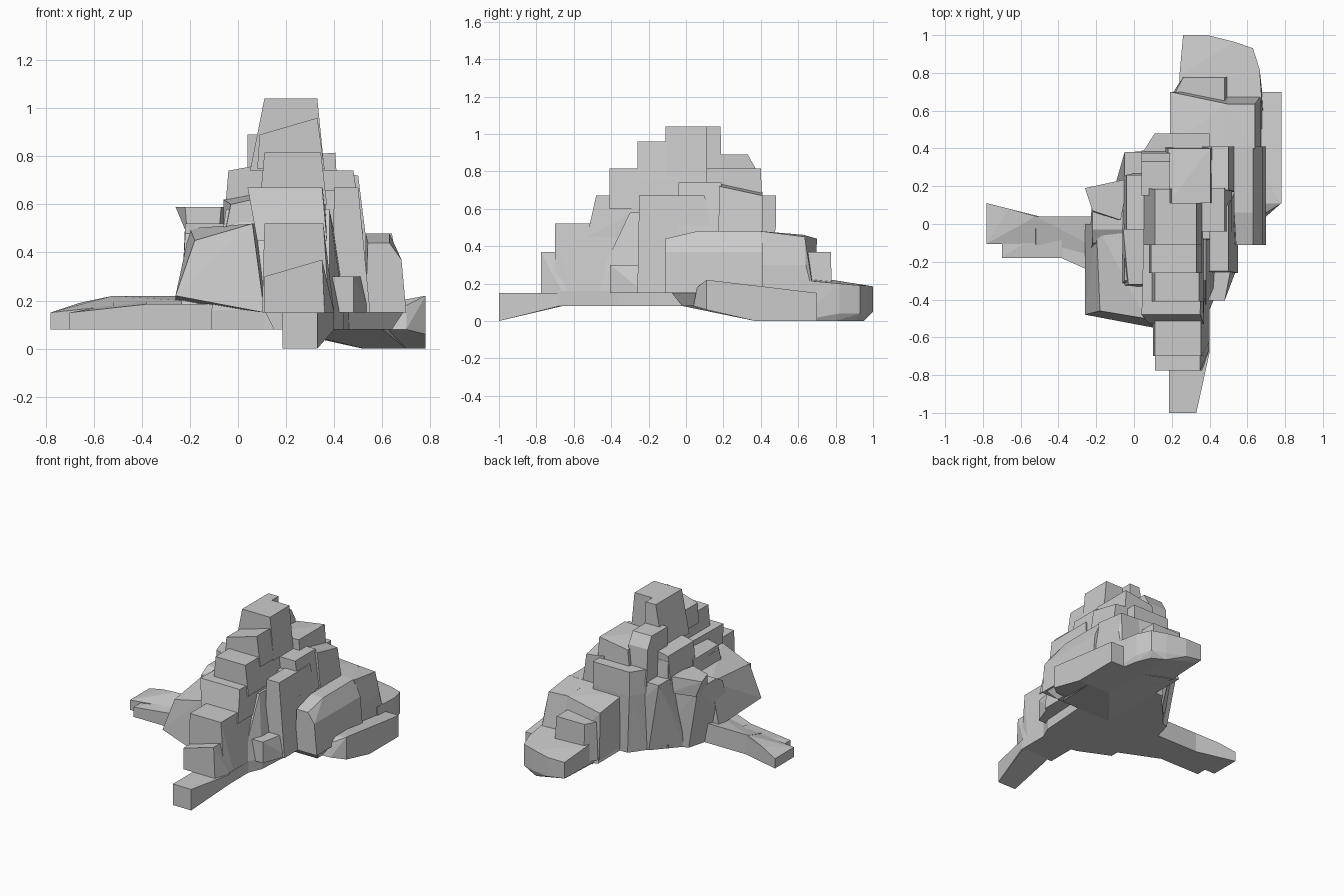
import bpy, bmesh


def plan(p, z):
    """Plan is (x0, x1, y0, y1) or a list of (x, y); z is one height or one per corner."""
    if not isinstance(p[0], tuple):
        x0, x1, y0, y1 = p
        p = [(x0, y0), (x1, y0), (x1, y1), (x0, y1)]
    zs = z if isinstance(z, tuple) else (z,) * len(p)
    return [(x, y, h) for (x, y), h in zip(p, zs)]


def rock(name, *layers):
    """Convex faceted boulder wrapped around stacked plans."""
    bm = bmesh.new()
    for p, z in layers:
        for co in plan(p, z):
            bm.verts.new(co)
    res = bmesh.ops.convex_hull(bm, input=bm.verts[:])
    junk = {g for g in res["geom_interior"] + res["geom_unused"] if isinstance(g, bmesh.types.BMVert)}
    bmesh.ops.delete(bm, geom=list(junk), context='VERTS')
    bmesh.ops.dissolve_limit(bm, angle_limit=0.05, verts=bm.verts[:], edges=bm.edges[:])
    bmesh.ops.recalc_face_normals(bm, faces=bm.faces[:])
    me = bpy.data.meshes.new(name)
    bm.to_mesh(me)
    bm.free()
    ob = bpy.data.objects.new(name, me)
    bpy.context.collection.objects.link(ob)


# Stepped front ridge, from the foot up to the summit
rock("front_foot", ((.185, .33, -1, -1), 0), ((.185, .33, -1, -.7), .15),
     ((.185, .40, -.68, -.66), .08), ((.185, .40, -.68, -.66), .15))
rock("ridge_root", ((.15, .40, -.67, -.1), .08), ((.11, .40, -.67, -.1), .16))
rock("ridge_step_1", ([(.11, -.775), (.36, -.775), (.40, -.66), (.40, -.4), (.11, -.4)], .15),
     ((.11, .35, -.775, -.4), (.30, .37, .37, .30)))
rock("ridge_step_2", ([(.10, -.70), (.38, -.70), (.40, -.62), (.40, .0), (.10, .0)], .15),
     ((.11, .355, -.70, .0), .52))
rock("ridge_step_3", ((.08, .37, -.53, -.1), .45),
     ([(.04, -.48), (.35, -.48), (.36, -.1), (.05, -.1)], .67))
rock("ridge_step_4", ((.09, .37, -.41, .0), .6), ((.11, .345, -.41, .0), .815))
rock("ridge_step_5", ((.08, .36, -.26, .1), .75), ((.09, .33, -.26, .1), (.89, .96, .96, .89)))
rock("summit", ((.05, .36, -.11, .11), .74), ((.11, .33, -.11, .11), 1.04))
rock("summit_rear", ((.05, .2, 0, .19), .74), ((.11, .19, 0, .185), 1.04))

# Solid heart under the steps
heart = [(-.11, -.36), (.11, -.46), (.38, -.5), (.44, -.36), (.47, .1), (.4, .4), (.05, .35), (-.11, .17)]
rock("core_base", (heart, .08), (heart, .16), ((-.05, .38, -.3, .38), .58))

# Left shoulder
rock("left_shoulder_front",
     ([(-.26, -.48), (.11, -.55), (.15, 0), (-.26, .0)], (.22, .15, .15, .2)),
     ([(-.18, -.46), (.06, -.5), (.10, .0), (-.20, .0)], (.45, .52, .52, .5)))
rock("left_shoulder_rear", ([(-.24, -.2), (.05, -.2), (.08, .24), (-.14, .17)], .08),
     ([(-.22, -.1), (.05, -.1), (.06, .25), (-.22, .15)], .48),
     ([(-.22, -.03), (-.05, -.03), (.0, .22), (-.22, .18)], .52))
rock("left_overhang", ([(-.21, .06), (-.08, .02), (-.03, .24), (-.21, .19)], .47),
     ([(-.26, .19), (-.22, .07), (-.07, .02), (-.03, .24)], .59))
rock("left_neck", ((-.06, .12, -.33, .0), .45),
     ([(-.03, -.32), (.10, -.32), (.10, 0), (-.06, .0)], (.60, .63, .65, .62)))
rock("left_upper_block", ((-.06, .14, -.03, .25), .5),
     ((-.04, .12, -.03, .26), (.74, .77, .77, .74)))
rock("left_rear_buttress", ([(-.04, .1), (.15, .1), (.15, .3), (-.04, .26)], .08),
     ((-.04, .15, .1, .26), .7))

# Low arm running out to the left
tip = [(-.78, -.105), (-.5, -.105), (-.5, .04), (-.52, .04), (-.66, .08), (-.78, .11)]
rock("left_arm_tip", (tip, .08), (tip, (.15, .18, .22, .22, .19, .15)))
front = [(-.70, -.18), (-.38, -.18), (-.38, .03), (-.70, .0)]
rock("left_arm_front", (front, .08), (front, (.15, .185, .21, .15)))
rock("left_arm_root", ((-.53, -.05, -.18, .04), .08), ((-.52, -.1, -.18, .04), (.16, .19, .22, .22)))
root = [(-.385, -.18), (-.11, -.27), (.0, -.35), (.0, .02), (-.385, .0)]
rock("left_arm_web", (root, .08), (root, .185))

# Blocks behind the summit
rock("rear_crag", ((.04, .19, .15, .39), .55),
     ((.04, .19, .15, .33), .89), ((.04, .19, .19, .375), .81))
rock("rear_upper_block", ((.15, .42, .11, .41), .55), ((.18, .405, .11, .40), (.80, .815, .815, .78)))
back = [(.04, .2), (.40, .2), (.40, .48), (.11, .48), (.04, .37)]
rock("rear_step", (back, .5), (back, .67))
rock("rear_wall", ([(.06, .2), (.40, .2), (.40, .46), (.14, .46), (.06, .35)], .08), (back, .55))

# Columns on the right flank
rock("right_low_block", ([(.36, -.405), (.48, -.405), (.55, -.22), (.36, -.2)], .15),
     ([(.36, -.405), (.48, -.405), (.52, -.2), (.36, -.2)], .30))
rock("right_column_front", ((.39, .55, -.26, .2), .15), ((.40, .53, -.26, .1), .32),
     ((.40, .50, -.25, .1), .67))
rock("right_column_fill", ((.35, .48, -.1, .35), .15), ((.34, .45, -.08, .35), .66))
rock("right_column_upper", ((.34, .52, -.04, .19), .48), ((.35, .48, -.04, .19), .74))
rock("right_column_rear", ((.36, .54, .17, .41), .4), ((.36, .50, .18, .41), (.74, .72, .67, .69)))
rock("right_outer_pillar", ((.53, .70, -.11, .41), .15),
     ((.54, .68, -.11, .41), .37),
     ((.53, .63, .06, .41), .48), ((.54, .63, -.11, .4), .44))
rock("right_base", ((.36, .64, -.02, .5), .08), ((.36, .69, -.08, .5), .155))

# Broad toe at the right and rear, dipping to the ground
rock("right_toe", ([(.40, .03), (.70, .04), (.78, .11), (.78, .37), (.78, .70), (.52, .7), (.52, .37), (.25, .7)],
                   (.08, .08, .06, 0, 0, 0, 0, .06)),
     ([(.70, .06), (.78, .11), (.78, .4), (.78, .70), (.4, .7), (.4, .1)],
      (.18, .22, .15, .15, .15, .15)))
rock("rear_slab_left", ((.20, .5, .4, .69), .1),
     ([(.19, .4), (.52, .4), (.52, .63), (.48, .63), (.19, .70)], (.48, .48, .46, .46, .44)))
rock("rear_slab_right", ((.48, .68, .4, .69), .1), ((.48, .67, .4, .64), .30),
     ((.48, .64, .4, .635), (.48, .48, .45, .46)))
rock("rear_shelf_left", ([(.21, .5), (.5, .5), (.5, .78), (.26, .78), (.21, .7)], .1),
     ([(.22, .5), (.48, .5), (.48, .775), (.26, .775), (.22, .7)], .37))
toe = [(.24, .6), (.68, .6), (.665, .82), (.63, .93), (.53, .965), (.39, 1), (.26, 1), (.24, .78)]
rock("rear_toe", ([(.24, .6), (.52, .6), (.69, .6), (.65, .8), (.61, .9), (.52, .95), (.27, .97)],
                  (.07, 0, 0, 0, 0, 0, .06)),
     (toe, (.08, .04, .04, .04, .04, .05, .07, .08)),
     (toe, (.24, .22, .20, .19, .19, .185, .185, .22)))
rock("rear_underside", ((.2, .6, -.02, .1), .08), ([(.52, .37), (.7, .37), (.7, .7), (.52, .7)], 0),
     ((.2, .7, .1, .7), (.08, .12, .12, .08)), ((.22, .66, .1, .69), .16))
